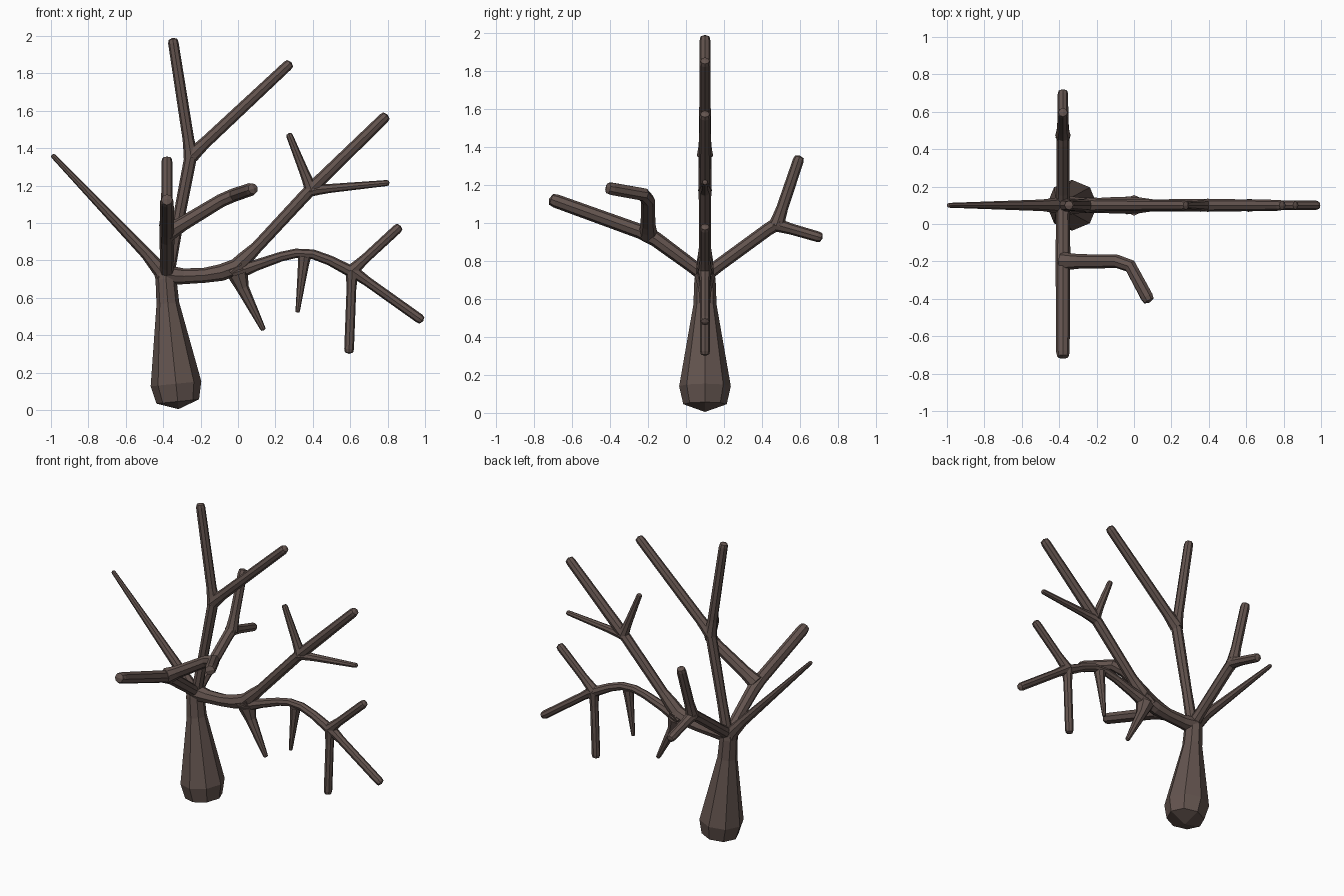
import bpy, bmesh, math
from mathutils import Vector

if "Cube" in bpy.data.objects:
    bpy.data.objects.remove(bpy.data.objects["Cube"])

bark = bpy.data.materials.new("bark")
bark.diffuse_color = (0.125, 0.088, 0.077, 1)
bark.use_nodes = True
bark.node_tree.nodes["Principled BSDF"].inputs["Base Color"].default_value = bark.diffuse_color


def limb(name, pts, radii, flare=0.0, ref=(0, 1, 0), cap=True):
    """Eight-sided tapered limb with blunt end; flare widens the joint at its start."""
    P = [Vector(p) for p in pts]
    R = list(radii)
    if flare:
        d0 = (P[1] - P[0]).normalized()
        P[1:1] = [P[0] + d0 * 0.05, P[0] + d0 * 0.10]
        R = [R[0] * (1 + flare), R[0] * (1 + flare * 0.4), R[0]] + R[1:]
    if cap:
        d, r, tip = (P[-1] - P[-2]).normalized(), R[-1], P[-1]
        P[-1:] = [tip - d * r, tip - d * 0.3 * r]
        R[-1:] = [r, 0.84 * r]
    ref = Vector(ref)
    bm = bmesh.new()
    rings = []
    for i, (p, r) in enumerate(zip(P, R)):
        t = Vector()
        if i > 0:
            t += (p - P[i - 1]).normalized()
        if i < len(P) - 1:
            t += (P[i + 1] - p).normalized()
        t.normalize()
        u = (ref - t * ref.dot(t)).normalized()
        v = t.cross(u)
        rings.append([bm.verts.new(p + r * (u * math.cos(a) + v * math.sin(a)))
                      for a in (k * math.pi / 4 for k in range(8))])
    for a, b in zip(rings, rings[1:]):
        for k in range(8):
            bm.faces.new((a[k], a[(k + 1) % 8], b[(k + 1) % 8], b[k]))
    bm.faces.new(rings[0])
    if cap:
        c = bm.verts.new(tip)
        e = rings[-1]
        for k in range(0, 8, 2):
            bm.faces.new((c, e[k], e[(k + 1) % 8], e[(k + 2) % 8]))
    else:
        bm.faces.new(rings[-1])
    bmesh.ops.recalc_face_normals(bm, faces=bm.faces)
    me = bpy.data.meshes.new(name)
    bm.to_mesh(me)
    bm.free()
    me.materials.append(bark)
    ob = bpy.data.objects.new(name, me)
    bpy.context.collection.objects.link(ob)
    return ob


def flat(*xz):
    """Points in the tree's main plane, y = 0.1."""
    return [(x, 0.1, z) for x, z in xz]


def side(*yz):
    """Points in the crosswise plane, x = -0.38."""
    return [(-0.38, y, z) for y, z in yz]


# Trunk, swept downward so the blunt end is the foot
limb("trunk", flat((-0.385, 0.77), (-0.385, 0.70), (-0.375, 0.57), (-0.318, 0.005)),
     [0.045, 0.056, 0.061, 0.136])

# Left and upper limbs
limb("left_branch", flat((-0.38, 0.66), (-0.41, 0.74), (-0.49, 0.835), (-0.995, 1.365)),
     [0.05, 0.042, 0.031, 0.013])
limb("upper_branch", flat((-0.375, 0.72), (-0.335, 0.93), (-0.25, 1.37)),
     [0.035, 0.031, 0.034], cap=False)
limb("upper_tip_left", flat((-0.25, 1.35), (-0.35, 1.99)), [0.031, 0.028], 0.35)
limb("upper_tip_right", flat((-0.25, 1.36), (0.285, 1.86)), [0.032, 0.028], 0.3)

# Right bough and its rising branch
limb("right_bough", flat((-0.38, 0.72), (-0.29, 0.715), (-0.18, 0.72), (-0.09, 0.735), (0.02, 0.775)),
     [0.055, 0.042, 0.04, 0.045, 0.045], cap=False)
limb("right_rising_branch", flat((-0.04, 0.735), (0.10, 0.87), (0.37, 1.16), (0.42, 1.21), (0.80, 1.58)),
     [0.042, 0.032, 0.033, 0.034, 0.029], 0.15)
limb("rising_twig_up", flat((0.395, 1.17), (0.27, 1.48)), [0.026, 0.018], 0.4)
limb("rising_twig_side", flat((0.39, 1.175), (0.81, 1.215)), [0.024, 0.016], 0.4)

# Right drooping branch with its three-way end and hanging twigs
limb("right_drooping_branch",
     flat((-0.03, 0.73), (0.10, 0.775), (0.23, 0.82), (0.31, 0.838), (0.40, 0.833), (0.49, 0.80), (0.615, 0.735)),
     [0.045, 0.03, 0.026, 0.025, 0.026, 0.027, 0.032], cap=False)
for name, x, z in (("end_twig_up", 0.87, 0.985), ("end_twig_down", 0.593, 0.30),
                   ("end_twig_low", 0.99, 0.475)):
    limb(name, flat((0.61, 0.745), (x, z)), [0.026, 0.026], 0.35)
limb("hanging_twig_inner", flat((0.0, 0.725), (0.025, 0.65), (0.138, 0.425)),
     [0.055, 0.034, 0.015])
limb("hanging_twig_outer", flat((0.355, 0.82), (0.318, 0.52)), [0.025, 0.012], 0.4)

# Front limb with its bent side branch
X = (1, 0, 0)
limb("front_branch", side((0.12, 0.71), (0.03, 0.775), (-0.16, 0.915), (-0.24, 0.955), (-0.72, 1.128)),
     [0.04, 0.036, 0.04, 0.039, 0.036], ref=X)
limb("front_side_branch", [(-0.38, -0.2, 0.945), (-0.09, -0.2, 1.12), (-0.02, -0.225, 1.15), (0.085, -0.42, 1.185)],
     [0.039, 0.036, 0.036, 0.035], 0.3)

# Back limb with its fork
limb("back_branch", side((0.08, 0.71), (0.17, 0.775), (0.43, 0.965), (0.495, 1.005)),
     [0.04, 0.034, 0.034, 0.036], ref=X, cap=False)
limb("back_tip_up", side((0.475, 0.985), (0.60, 1.355)), [0.031, 0.029], 0.35, X)
limb("back_tip_out", side((0.46, 0.995), (0.72, 0.92)), [0.029, 0.028], 0.35, X)
